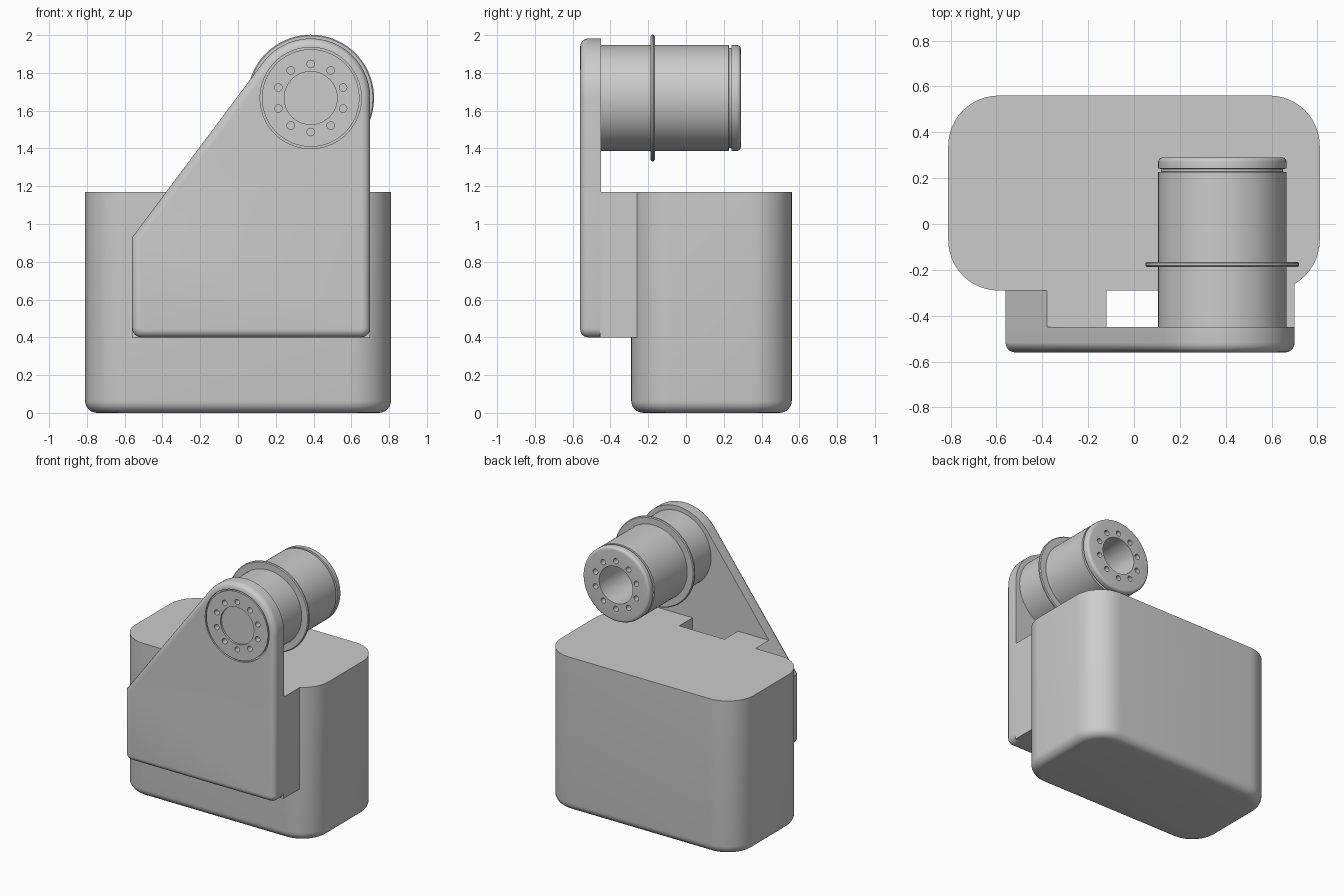
import bpy, bmesh
from math import sin, cos, pi, radians, asin, atan2, hypot

if "Cube" in bpy.data.objects:
    bpy.data.objects.remove(bpy.data.objects["Cube"])

CX, CZ = 0.385, 1.667          # barrel axis (runs along y)


def finish(bm, name):
    bmesh.ops.recalc_face_normals(bm, faces=bm.faces)
    me = bpy.data.meshes.new(name)
    bm.to_mesh(me)
    bm.free()
    ob = bpy.data.objects.new(name, me)
    bpy.context.collection.objects.link(ob)
    return ob


def smooth(ob):
    bpy.ops.object.select_all(action='DESELECT')
    bpy.context.view_layer.objects.active = ob
    ob.select_set(True)
    bpy.ops.object.shade_smooth_by_angle(angle=radians(35))


def arc(cx, cy, r, a0, a1, n):
    return [(cx + r * cos(radians(a0 + (a1 - a0) * i / n)),
             cy + r * sin(radians(a0 + (a1 - a0) * i / n))) for i in range(n + 1)]


def inset(pts, t):
    """Move a counter-clockwise convex outline inwards by t."""
    out = []
    for i, (x, y) in enumerate(pts):
        (px, py), (qx, qy) = pts[i - 1], pts[(i + 1) % len(pts)]
        la, lb = hypot(x - px, y - py), hypot(qx - x, qy - y)
        ax, ay = -(y - py) / la, (x - px) / la
        bx, by = -(qy - y) / lb, (qx - x) / lb
        k = t / (1 + ax * bx + ay * by)
        out.append((x + k * (ax + bx), y + k * (ay + by)))
    return out


def prism(name, pts, place, d0, d1, round_r=0):
    """Extrude an outline from d0 to d1, rounding the rim of the d0 end."""
    bm = bmesh.new()
    layers = [(pts, d0)]
    if round_r:
        layers = [(inset(pts, round_r * (1 - sin(pi / 2 * k / 6))),
                   d0 + round_r * (1 - cos(pi / 2 * k / 6))) for k in range(7)]
    layers.append((pts, d1))
    rings = [[bm.verts.new(place(u, v, d)) for u, v in p] for p, d in layers]
    bm.faces.new(rings[0])
    bm.faces.new(rings[-1][::-1])
    for a, b in zip(rings, rings[1:]):
        for i in range(len(pts)):
            j = (i + 1) % len(pts)
            bm.faces.new((a[i], b[i], b[j], a[j]))
    return finish(bm, name)


def lathe(bm, profile, cx, cz, n=96):
    """Turn a closed (radius, y) profile round an axis parallel to y."""
    rings = []
    for r, y in profile:
        if r == 0:
            rings.append([bm.verts.new((cx, y, cz))] * n)
        else:
            rings.append([bm.verts.new((cx + r * cos(2 * pi * i / n), y,
                                        cz + r * sin(2 * pi * i / n))) for i in range(n)])
    for k, p in enumerate(rings):
        q = rings[(k + 1) % len(rings)]
        if p[0] is p[1] and q[0] is q[1]:
            continue
        for i in range(n):
            j = (i + 1) % n
            bm.faces.new(list(dict.fromkeys((p[i], p[j], q[j], q[i]))))


def cut(ob, bm):
    cutter = finish(bm, "cutter")
    cutter.hide_render = True
    mod = ob.modifiers.new("holes", 'BOOLEAN')
    mod.operation, mod.solver, mod.object = 'DIFFERENCE', 'EXACT', cutter
    dg = bpy.context.evaluated_depsgraph_get()
    me = bpy.data.meshes.new_from_object(ob.evaluated_get(dg))
    ob.modifiers.clear()
    ob.data = me
    bpy.data.objects.remove(cutter)


def rod(bm, r, y0, y1, cx=CX, cz=CZ, n=64):
    lathe(bm, [(0, y0), (r, y0), (r, y1), (0, y1)], cx, cz, n)


def bolt_holes(bm, y0, y1):
    for i in range(10):
        a = 2 * pi * (i + 1) / 10 - pi / 2
        rod(bm, 0.02, y0, y1, CX + 0.18 * cos(a), CZ + 0.18 * sin(a), 16)


on_xy = lambda u, v, d: (u, v, d)
on_xz = lambda u, v, d: (u, d, v)

# Housing: rounded box with soft bottom edge
R = 0.22
outline = (arc(0.81 - R, 0.56 - R, R, 0, 90, 12) + arc(-0.81 + R, 0.56 - R, R, 90, 180, 12)
           + arc(-0.81 + R, -0.29 + R, R, 180, 270, 12) + arc(0.81 - R, -0.29 + R, R, 270, 360, 12))
smooth(prism("housing", outline, on_xy, 0, 1.17, 0.065))

# Arm plate: slanted side tangent to the round top
PR = 0.315
dx, dz = CX + 0.56, CZ - 0.93
slope = atan2(dz, dx) + asin(PR / hypot(dx, dz))
profile = (arc(CX, CZ, PR, 0, slope * 180 / pi + 90, 40) + [(-0.56, 0.93)]
           + arc(-0.51, 0.45, 0.05, 180, 270, 6) + arc(0.65, 0.45, 0.05, 270, 360, 6))
plate = prism("arm_plate", profile, on_xz, -0.56, -0.45, 0.042)
bm = bmesh.new()
rod(bm, 0.14, -0.6, -0.545)
bolt_holes(bm, -0.6, -0.50)
lathe(bm, [(0.258, -0.6), (0.268, -0.6), (0.268, -0.545), (0.258, -0.545)], CX, CZ)
cut(plate, bm)
smooth(plate)

# Spacers joining plate and housing
top_x = -0.56 + 0.24 * cos(slope) / sin(slope)
smooth(prism("left_spacer", [(-0.56, 0.4), (-0.12, 0.4), (-0.12, 1.17), (top_x, 1.17), (-0.56, 0.93)],
             on_xz, -0.455, -0.24))
smooth(prism("right_spacer", [(0.26, 0.4), (0.70, 0.4), (0.70, 1.17), (0.26, 1.17)],
             on_xz, -0.455, -0.24))

# Barrel with groove, rounded end and deep bore
body = [(0, -0.46), (0.28, -0.46), (0.28, 0.226), (0.265, 0.228), (0.265, 0.24), (0.28, 0.242)]
body += arc(0.26, 0.27, 0.02, 0, 90, 5)
body += [(0.14, 0.29), (0.14, -0.2), (0, -0.2)]
bm = bmesh.new()
lathe(bm, body, CX, CZ)
barrel = finish(bm, "barrel")
bm = bmesh.new()
bolt_holes(bm, 0.23, 0.35)
cut(barrel, bm)
smooth(barrel)

# Thin collar round the barrel
bm = bmesh.new()
lathe(bm, [(0.275, -0.187), (0.329, -0.187), (0.335, -0.181), (0.335, -0.171),
           (0.329, -0.165), (0.275, -0.165)], CX, CZ)
smooth(finish(bm, "collar"))
